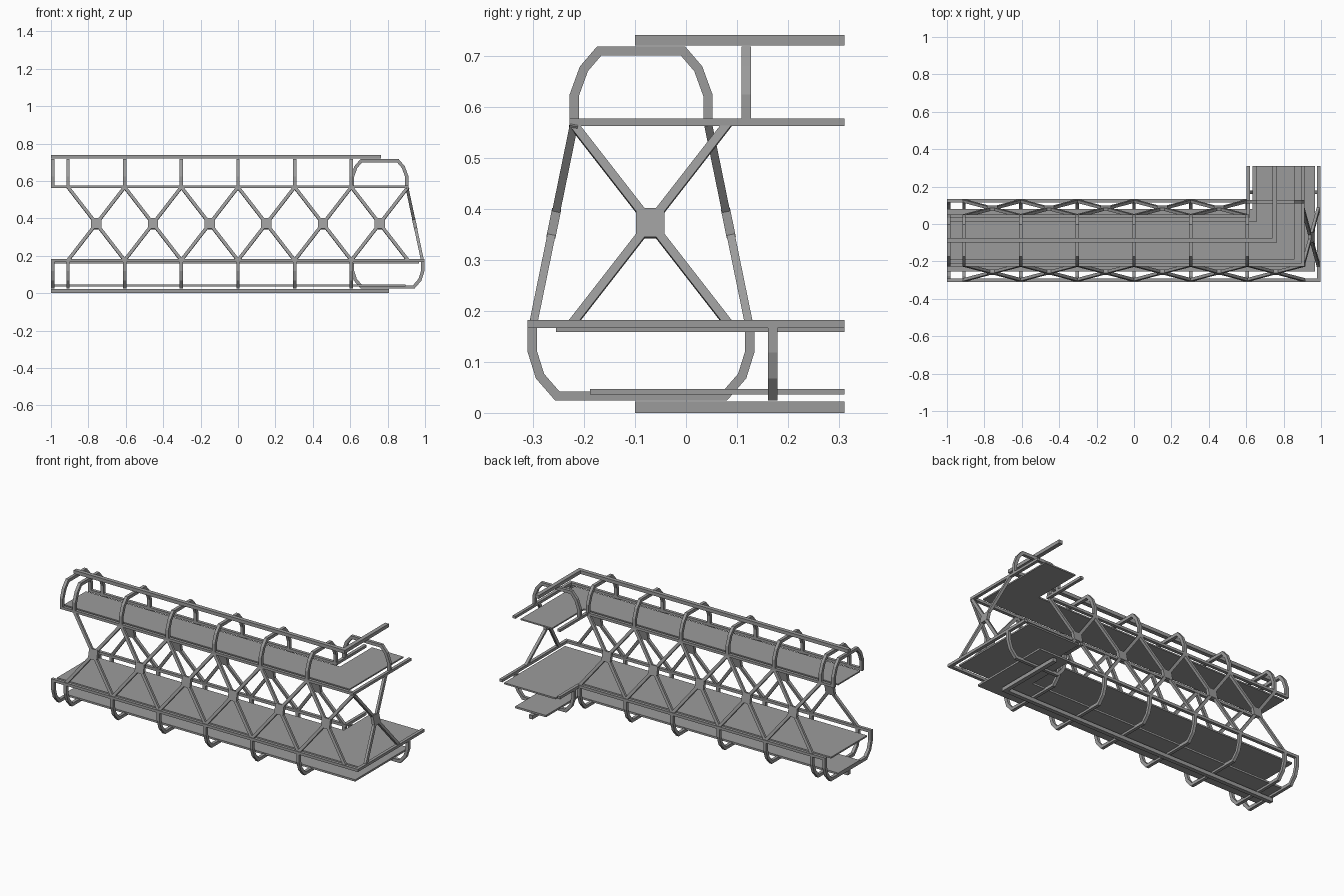
import bpy, bmesh
from mathutils import Vector, Matrix

if "Cube" in bpy.data.objects:
    bpy.data.objects.remove(bpy.data.objects["Cube"], do_unlink=True)

steel = bpy.data.materials.new("grey_steel")
steel.use_nodes = True
GREY = (0.33, 0.33, 0.33, 1)
steel.diffuse_color = GREY
steel.node_tree.nodes["Principled BSDF"].inputs["Base Color"].default_value = GREY

START, END = -1.0, 0.31      # open ends of the long arm and the short arm
AXIS_Y = -0.088              # centre line of the long arm
UP_X, LOW_X = 0.757, 0.8     # centre lines of the short arm, upper and lower
BAY = 0.303


def finish(name, bm):
    bmesh.ops.recalc_face_normals(bm, faces=bm.faces)
    mesh = bpy.data.meshes.new(name)
    bm.to_mesh(mesh)
    bm.free()
    mesh.materials.append(steel)
    obj = bpy.data.objects.new(name, mesh)
    bpy.context.collection.objects.link(obj)
    return obj


def extrude(bm, points, offset):
    face = bm.faces.new([bm.verts.new(p) for p in points])
    new = bmesh.ops.extrude_face_region(bm, geom=[face])["geom"]
    verts = [v for v in new if isinstance(v, bmesh.types.BMVert)]
    bmesh.ops.translate(bm, verts=verts, vec=offset)


# L-shaped strip following both arms: used for rails and decks
def l_strip(name, cx, cy, half, z0, z1):
    outline = [(START, cy - half), (cx + half, cy - half), (cx + half, END),
               (cx - half, END), (cx - half, cy + half), (START, cy + half)]
    bm = bmesh.new()
    extrude(bm, [(x, y, z0) for x, y in outline], (0, 0, z1 - z0))
    finish(name, bm)


# Angular arch with mitred corners, across the long arm or the short arm
def hoop(name, half_profile, centre, station, along_x, width=0.018, depth=0.018):
    path = [Vector(p) for p in half_profile]
    path += [Vector((-p.x, p.y)) for p in reversed(path)]
    inner, outer = [], []
    for i, p in enumerate(path):
        a = (p - path[i - 1]).normalized() if i else None
        b = (path[i + 1] - p).normalized() if i < len(path) - 1 else a
        a = a or b
        t = (a + b).normalized()
        n = Vector((-t.y, t.x)) * (width / 2 / t.dot(a))
        inner.append(p + n)
        outer.append(p - n)
    bm = bmesh.new()
    s = station - depth / 2
    ring = [(s, centre + p.x, p.y) if along_x else (centre + p.x, s, p.y)
            for p in inner + outer[::-1]]
    extrude(bm, ring, (depth, 0, 0) if along_x else (0, depth, 0))
    finish(name, bm)


def bar(bm, p, q, normal, width, depth):
    d = q - p
    x = d.normalized()
    z = normal.normalized()
    y = z.cross(x)
    rot = Matrix((x, y, z)).transposed().to_4x4()
    size = Matrix.Diagonal((d.length, width, depth, 1))
    bmesh.ops.create_cube(bm, size=1,
                          matrix=Matrix.Translation((p + q) / 2) @ rot @ size)


# Cross brace with a gusset plate, lying in a sloping wall
def cross_brace(name, top_a, top_b, low_a, low_b):
    ta, tb, la, lb = (Vector(v) for v in (top_a, top_b, low_a, low_b))
    normal = (tb - ta).cross(la - ta).normalized()
    mid = (ta + tb + la + lb) / 4
    up = ((ta + tb) / 2 - mid).normalized() * 0.029
    bm = bmesh.new()
    bar(bm, ta, lb, normal, 0.017, 0.016)
    bar(bm, tb, la, normal, 0.017, 0.016)
    bar(bm, mid - up, mid + up, normal, 0.056, 0.018)
    finish(name, bm)


# Decks
l_strip("upper_deck", UP_X, AXIS_Y, 0.102, 0.564, 0.572)
l_strip("lower_deck", LOW_X, AXIS_Y, 0.167, 0.158, 0.167)
l_strip("service_walkway", LOW_X - 0.005, AXIS_Y, 0.1, 0.036, 0.047)

# Rails
l_strip("top_rail", UP_X - 0.004, AXIS_Y, 0.012, 0.72, 0.74)
l_strip("bottom_rail", LOW_X - 0.006, AXIS_Y, 0.012, 0, 0.022)
for side, s in (("outer", 1), ("inner", -1)):
    l_strip("upper_rail_" + side, UP_X + s * 0.146, AXIS_Y - s * 0.131,
            0.009, 0.562, 0.577)
    l_strip("lower_rail_" + side, LOW_X + s * 0.188, AXIS_Y - s * 0.213,
            0.009, 0.166, 0.182)

# Hoops above the upper deck and below the lower deck
upper = [(0.131, 0.57), (0.131, 0.622), (0.112, 0.674), (0.082, 0.709)]
lower = [(0.213, 0.174), (0.213, 0.12), (0.198, 0.072), (0.164, 0.033)]
stations = [START + 0.009] + [BAY * i for i in range(-3, 3)]
for i, x in enumerate(stations):
    hoop(f"upper_hoop_{i}", upper, AXIS_Y, x, True)
    hoop(f"lower_hoop_{i}", lower, AXIS_Y, x, True)
hoop("upper_hoop_short_arm", [(u + 0.015, z) for u, z in upper], UP_X, 0.118, False)
hoop("lower_hoop_short_arm", [(u - 0.025, z) for u, z in lower], LOW_X, 0.17, False)

# Cross braces in the outer wall, inner wall and end wall
TOP, LOW = 0.567, 0.176
for side, s, count in (("outer", -1, 6), ("inner", 1, 5)):
    yt, yl = AXIS_Y + s * 0.131, AXIS_Y + s * 0.211
    for i in range(count):
        a, b = BAY * (i - 3), BAY * (i - 2)
        cross_brace(f"{side}_brace_{i}", (a, yt, TOP), (b, yt, TOP),
                    (a, yl, LOW), (b, yl, LOW))
xt, xl = UP_X + 0.146, LOW_X + 0.186
cross_brace("end_brace", (xt, -0.222, TOP), (xt, 0.082, TOP),
            (xl, -0.222, LOW), (xl, 0.082, LOW))
